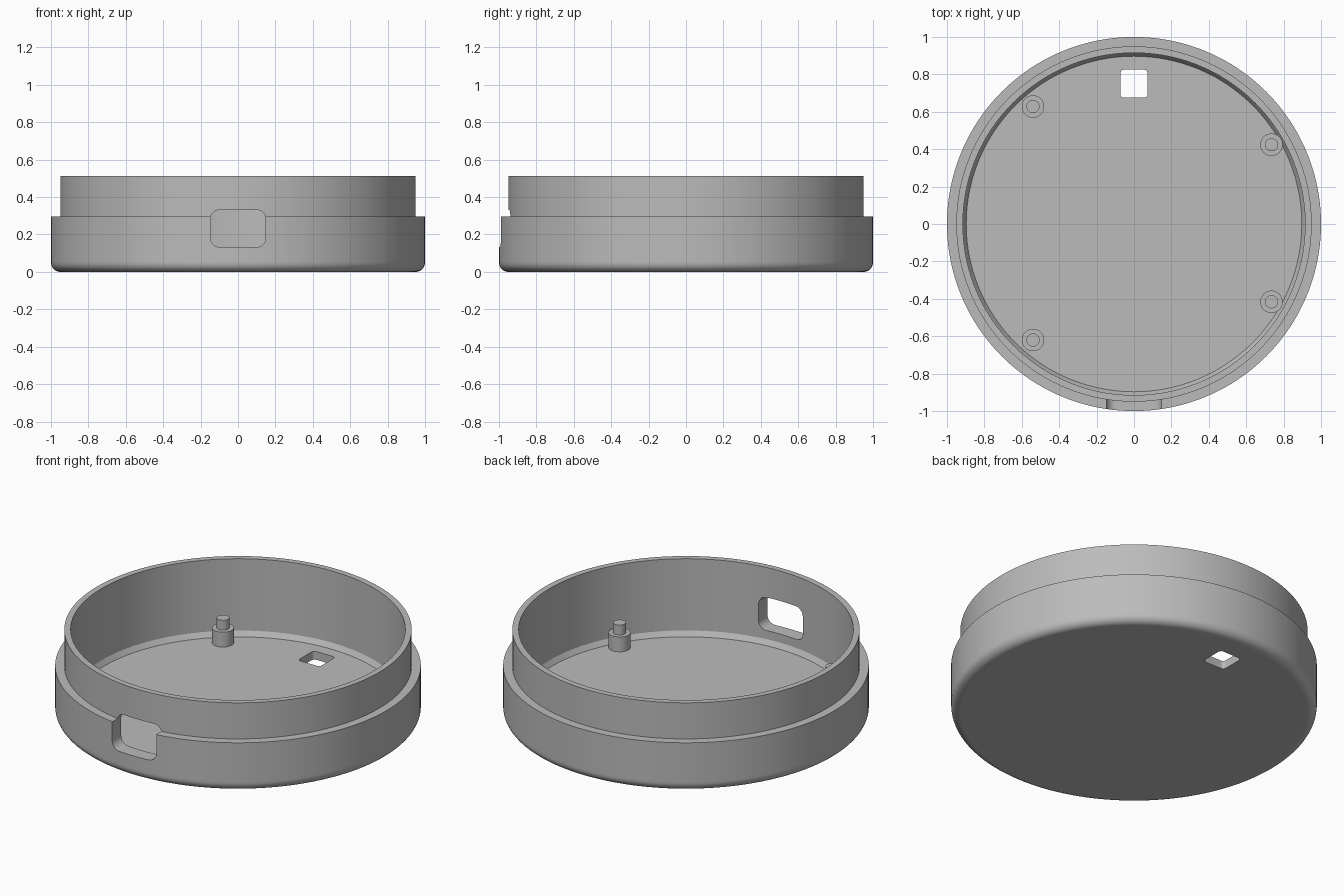
import bpy
import bmesh
from math import sin, cos, pi, radians
from mathutils import Matrix, Vector

cube = bpy.data.objects.get("Cube")
if cube:
    bpy.data.objects.remove(cube, do_unlink=True)

grey = bpy.data.materials.new("plain grey")
grey.use_nodes = True
colour = (0.5, 0.5, 0.5, 1)
grey.diffuse_color = colour
grey.node_tree.nodes["Principled BSDF"].inputs["Base Color"].default_value = colour


def make_object(name, bm):
    bmesh.ops.recalc_face_normals(bm, faces=bm.faces)
    mesh = bpy.data.meshes.new(name)
    bm.to_mesh(mesh)
    bm.free()
    mesh.materials.append(grey)
    obj = bpy.data.objects.new(name, mesh)
    bpy.context.collection.objects.link(obj)
    return obj


def lathe(name, profile, sides, centre=(0, 0)):
    """Revolve (radius, height) points and cap both ends."""
    bm = bmesh.new()
    rings = []
    for r, z in profile:
        rings.append([bm.verts.new((centre[0] + r * cos(2 * pi * i / sides),
                                    centre[1] + r * sin(2 * pi * i / sides), z))
                      for i in range(sides)])
    for low, high in zip(rings, rings[1:]):
        for i in range(sides):
            j = (i + 1) % sides
            bm.faces.new((low[i], low[j], high[j], high[i]))
    bm.faces.new(rings[0])
    bm.faces.new(rings[-1])
    return make_object(name, bm)


def rounded_cutter(name, width, height, radius, depth, matrix):
    """Prism with a rounded rectangular section, centred on its origin."""
    bm = bmesh.new()
    verts = []
    for k, (sx, sy) in enumerate(((1, 1), (-1, 1), (-1, -1), (1, -1))):
        for s in range(9):
            a = (k + s / 8) * pi / 2
            verts.append(bm.verts.new((sx * (width / 2 - radius) + radius * cos(a),
                                       sy * (height / 2 - radius) + radius * sin(a),
                                       -depth / 2)))
    face = bm.faces.new(verts)
    extruded = bmesh.ops.extrude_face_region(bm, geom=[face])["geom"]
    top = [v for v in extruded if isinstance(v, bmesh.types.BMVert)]
    bmesh.ops.translate(bm, verts=top, vec=Vector((0, 0, depth)))
    bm.transform(matrix)
    obj = make_object(name, bm)
    obj.hide_render = True
    return obj


def smooth(obj):
    bpy.ops.object.select_all(action='DESELECT')
    obj.select_set(True)
    bpy.context.view_layer.objects.active = obj
    bpy.ops.object.shade_smooth_by_angle(angle=radians(30))


# Round case: filleted base, outer step, raised lip, chamfered floor edge
fillet = 0.05
profile = [(0.94, 0)]
profile += [(1 - fillet + fillet * sin(a), fillet - fillet * cos(a))
            for a in (i * pi / 16 for i in range(9))]
profile += [(1, 0.06), (1, 0.295), (0.95, 0.295), (0.95, 0.513),
            (0.915, 0.513), (0.915, 0.08), (0.897, 0.05)]
case = lathe("case", profile, 160)

# Port window through the front wall and small slot through the floor
cutters = [
    rounded_cutter("port_cutter", 0.296, 0.2, 0.05, 0.4,
                   Matrix.Translation((0, -0.95, 0.232)) @ Matrix.Rotation(pi / 2, 4, 'X')),
    rounded_cutter("slot_cutter", 0.146, 0.15, 0.02, 0.3,
                   Matrix.Translation((0, 0.75, 0.03))),
]
for cutter in cutters:
    mod = case.modifiers.new(cutter.name, 'BOOLEAN')
    mod.operation = 'DIFFERENCE'
    mod.solver = 'EXACT'
    mod.object = cutter

# Bake the cuts, then discard the cutters
bpy.context.view_layer.update()
graph = bpy.context.evaluated_depsgraph_get()
cut_mesh = bpy.data.meshes.new_from_object(case.evaluated_get(graph))
case.modifiers.clear()
case.data = cut_mesh
for cutter in cutters:
    bpy.data.objects.remove(cutter, do_unlink=True)
smooth(case)

# Stepped mounting posts standing on the floor
post_profile = [(0.06, 0.03), (0.06, 0.14), (0.035, 0.14), (0.035, 0.2)]
for side, y_sign in (("back", 1), ("front", -1)):
    for hand, x, y in (("right", -0.54, 0.624), ("left", 0.735, 0.42)):
        post = lathe(f"{side}_{hand}_post", post_profile, 40, (x, y_sign * y + 0.004))
        smooth(post)
